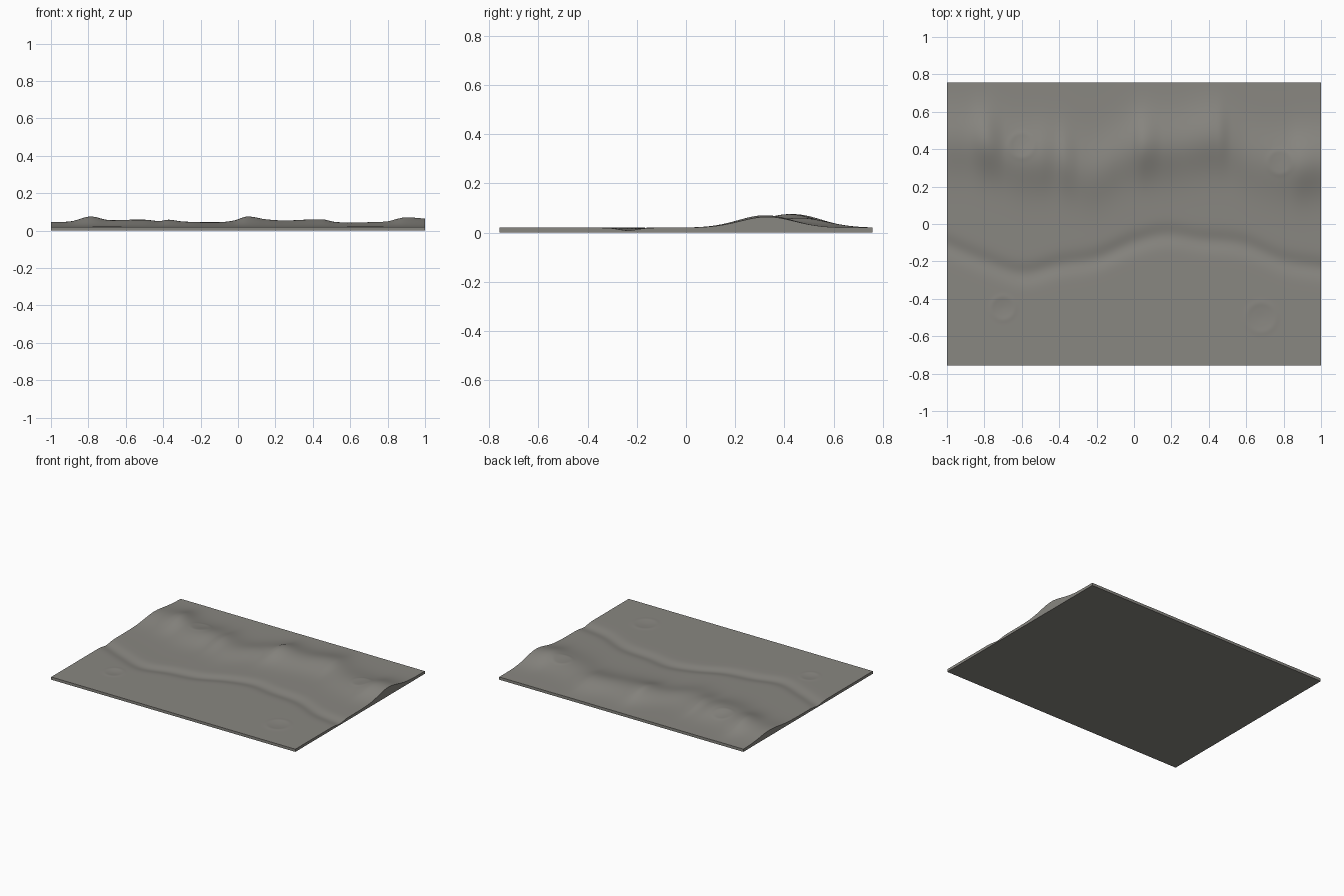
import bpy, bmesh
from math import exp, hypot
from mathutils import Matrix

cube = bpy.data.objects.get("Cube")
if cube:
    bpy.data.objects.remove(cube, do_unlink=True)

HALF_DEPTH = 0.757
GROUND = 0.02


def curve(points, x):
    """Smooth curve through a few (x, value) points."""
    n = len(points)
    i = 0
    while i < n - 2 and x > points[i + 1][0]:
        i += 1

    def slope(k):
        a, b = points[max(k - 1, 0)], points[min(k + 1, n - 1)]
        return (b[1] - a[1]) / (b[0] - a[0])

    (x0, v0), (x1, v1) = points[i], points[i + 1]
    w = x1 - x0
    t = (x - x0) / w
    s = t * t * (3 - 2 * t)
    return (v0 * (1 - s) + v1 * s + slope(i) * w * t * (1 - t) ** 2
            - slope(i + 1) * w * t * t * (1 - t))


def bell(d, width):
    return exp(-0.5 * (d / width) ** 2)


# Ridge line across the back: position and crest height
ridge_line = [(-1, .45), (-.8, .44), (-.62, .36), (-.4, .35), (-.22, .29), (0, .41),
              (.2, .42), (.45, .46), (.62, .36), (.8, .32), (1, .33)]
ridge_top = [(-1, .045), (-.89, .05), (-.79, .075), (-.69, .056), (-.5, .058),
             (-.42, .051), (-.37, .058), (-.29, .048), (-.1, .045), (-.02, .054),
             (.05, .075), (.15, .06), (.25, .054), (.45, .06), (.52, .046),
             (.64, .043), (.81, .052), (.89, .07), (1, .064)]
# Winding stream bed
stream_line = [(-1, -.115), (-.8, -.2), (-.6, -.265), (-.4, -.22), (-.2, -.185),
               (0, -.1), (.17, -.06), (.35, -.085), (.58, -.11), (.8, -.2), (1, -.235)]
# Shallow craters: x, y, radius
craters = [(-.7, -.45, .062), (.68, -.5, .078), (-.6, .42, .065), (.78, .33, .062)]


def height(x, y):
    z = GROUND
    z += (curve(ridge_top, x) - GROUND) * bell(y - curve(ridge_line, x), .11)
    z -= .011 * bell(y - curve(stream_line, x), .038)
    for cx, cy, r in craters:
        d = hypot(x - cx, y - cy) / r
        z += .0015 * bell(d - 1, .15) - .003 * bell(d, .45)
    return z


# Terrain surface
bm = bmesh.new()
bmesh.ops.create_grid(bm, x_segments=200, y_segments=150, size=1,
                      matrix=Matrix.Diagonal((1, HALF_DEPTH, 1, 1)))
for v in bm.verts:
    v.co.z = height(v.co.x, v.co.y)

# Side walls and flat underside
rim = [e for e in bm.edges if e.is_boundary]
walls = bmesh.ops.extrude_edge_only(bm, edges=rim)["geom"]
for v in walls:
    if isinstance(v, bmesh.types.BMVert):
        v.co.z = 0
base = [e for e in walls if isinstance(e, bmesh.types.BMEdge) and e.is_boundary]
bmesh.ops.contextual_create(bm, geom=base)
bmesh.ops.recalc_face_normals(bm, faces=bm.faces)

mesh = bpy.data.meshes.new("terrain")
bm.to_mesh(mesh)
bm.free()
terrain = bpy.data.objects.new("terrain", mesh)
bpy.context.collection.objects.link(terrain)

# Stone grey material
stone = bpy.data.materials.new("stone grey")
stone.use_nodes = True
colour = (.25, .242, .22, 1)
stone.diffuse_color = colour
stone.node_tree.nodes["Principled BSDF"].inputs["Base Color"].default_value = colour
mesh.materials.append(stone)

# Smooth land, sharp outer edges
bpy.ops.object.select_all(action="DESELECT")
terrain.select_set(True)
bpy.context.view_layer.objects.active = terrain
bpy.ops.object.shade_smooth_by_angle(angle=.7)
